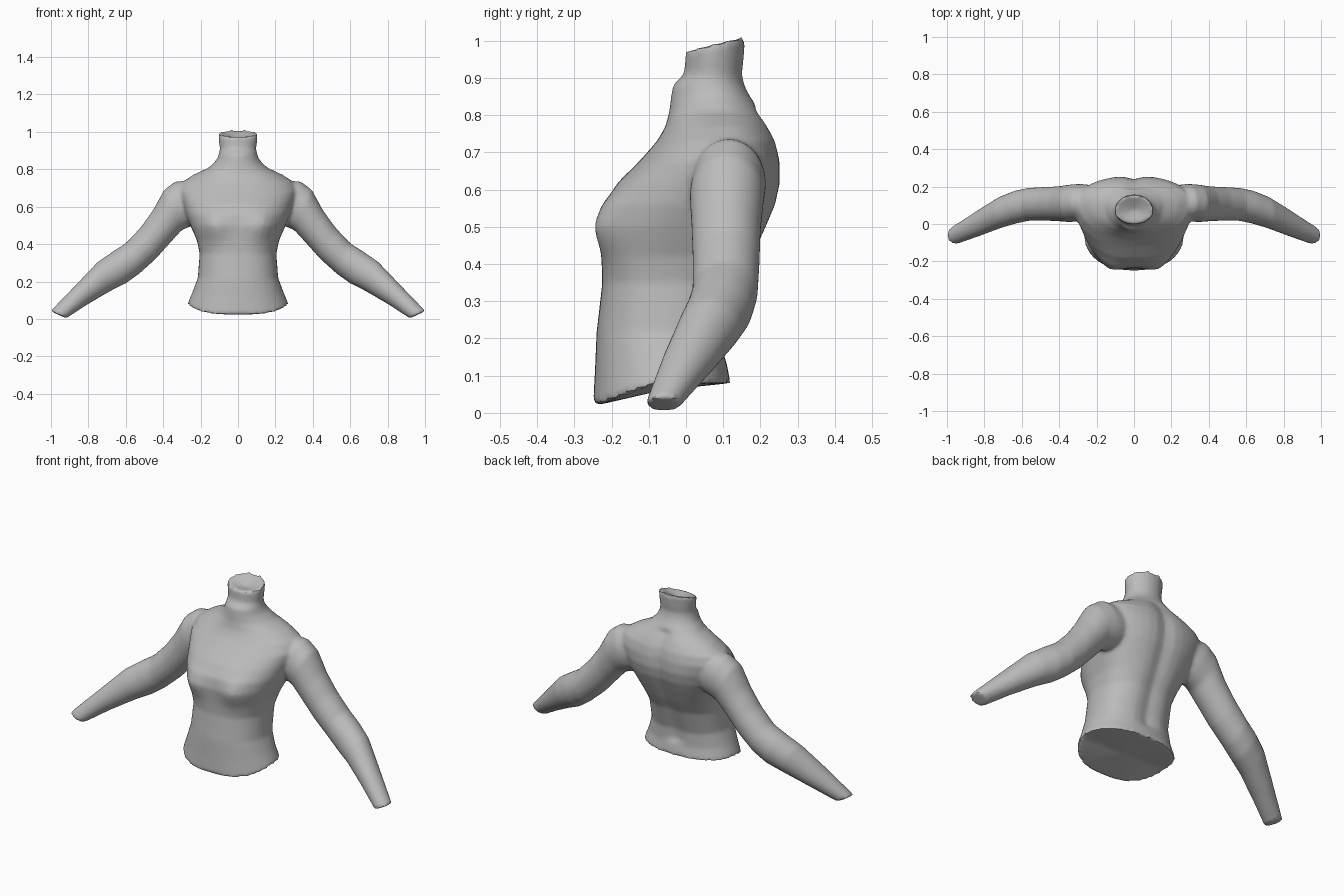
import bpy, bmesh, math

if "Cube" in bpy.data.objects:
    bpy.data.objects.remove(bpy.data.objects["Cube"])

TAU = 2 * math.pi
SIDES = 40

grey = bpy.data.materials.new("plain grey")
grey.diffuse_color = (0.5, 0.5, 0.5, 1)
grey.use_nodes = True
grey.node_tree.nodes["Principled BSDF"].inputs["Base Color"].default_value = grey.diffuse_color


def subdivide(rows, n):
    """Blend n steps between neighbouring section rows."""
    out = []
    for a, b in zip(rows, rows[1:]):
        out += [[p + (q - p) * i / n for p, q in zip(a, b)] for i in range(n)]
    return out + [list(rows[-1])]


def loft(name, rings, dip=0.0):
    """Skin closed rings of points and fan-cap both ends."""
    bm = bmesh.new()
    loops = [[bm.verts.new(p) for p in r] for r in rings]
    for a, b in zip(loops, loops[1:]):
        for i in range(SIDES):
            j = (i + 1) % SIDES
            bm.faces.new((a[i], a[j], b[j], b[i]))
    for loop, drop in ((loops[0], 0), (loops[-1], dip)):
        c = [sum(v.co[k] for v in loop) / SIDES for k in range(3)]
        hub = bm.verts.new((c[0], c[1], c[2] - drop))
        for i in range(SIDES):
            bm.faces.new((loop[i], loop[(i + 1) % SIDES], hub))
    bmesh.ops.recalc_face_normals(bm, faces=bm.faces)
    me = bpy.data.meshes.new(name)
    bm.to_mesh(me)
    bm.free()
    me.materials.append(grey)
    ob = bpy.data.objects.new(name, me)
    bpy.context.collection.objects.link(ob)
    return ob


def power(v, n):
    return math.copysign(abs(v) ** (2 / n), v)


def torso_ring(z, w, front, mid, back, n):
    pts = []
    for i in range(SIDES):
        t = TAU * i / SIDES
        c, s = power(math.cos(t), n), power(math.sin(t), n)
        x = w * c
        y = mid + s * ((back - mid) if s > 0 else (mid - front))
        if s < 0:  # bust
            y -= 0.03 * math.exp(-((abs(x) - 0.13) / 0.07) ** 2 - ((z - 0.5) / 0.075) ** 2)
        elif 0.15 < z < 0.82:  # spine groove
            y -= 0.018 * math.exp(-(x / 0.045) ** 2)
        h = z
        if z < 0.2:  # hem dips at the front
            h -= 0.062 * min(1, max(0, (-0.08 - y) / 0.17)) * (0.2 - z) / 0.12
        if z > 0.93:  # neck opening rises to the back
            h += 0.25 * y * (z - 0.93) / 0.045
        pts.append((x, y, h))
    return pts


# Torso and neck sections: height, half width, front, widest y, back, squareness
torso_rows = [
    (0.08, 0.27, -0.25, -0.06, 0.12, 2.2),
    (0.14, 0.245, -0.245, -0.06, 0.108, 2.2),
    (0.22, 0.215, -0.24, -0.05, 0.11, 2.3),
    (0.35, 0.205, -0.225, -0.03, 0.15, 2.4),
    (0.42, 0.22, -0.227, -0.01, 0.185, 2.5),
    (0.50, 0.255, -0.232, 0.02, 0.22, 2.5),
    (0.56, 0.28, -0.222, 0.05, 0.245, 2.4),
    (0.62, 0.30, -0.182, 0.08, 0.258, 2.3),
    (0.68, 0.32, -0.122, 0.10, 0.256, 2.2),
    (0.73, 0.30, -0.078, 0.11, 0.245, 2.1),
    (0.77, 0.24, -0.055, 0.11, 0.225, 2.0),
    (0.81, 0.155, -0.045, 0.10, 0.20, 2.0),
    (0.85, 0.115, -0.04, 0.08, 0.172, 2.0),
    (0.88, 0.102, -0.036, 0.07, 0.157, 2.0),
    (0.91, 0.097, -0.005, 0.07, 0.15, 2.0),
    (0.975, 0.106, 0.0, 0.07, 0.16, 2.0),
]
torso = loft("torso", [torso_ring(*r) for r in subdivide(torso_rows, 3)], dip=0.03)

# Arm sections: upper x, z, lower x, z, centre y, half depth
arm_rows = [
    (0.25, 0.74, 0.17, 0.53, 0.115, 0.09),
    (0.335, 0.735, 0.24, 0.50, 0.115, 0.10),
    (0.395, 0.69, 0.30, 0.475, 0.11, 0.10),
    (0.455, 0.58, 0.36, 0.41, 0.108, 0.093),
    (0.52, 0.49, 0.44, 0.32, 0.108, 0.09),
    (0.60, 0.405, 0.53, 0.24, 0.105, 0.088),
    (0.67, 0.36, 0.60, 0.19, 0.09, 0.088),
    (0.75, 0.305, 0.68, 0.15, 0.062, 0.084),
    (0.86, 0.19, 0.80, 0.08, 0.005, 0.07),
    (1.003, 0.042, 0.918, 0.003, -0.062, 0.048),
]


def arm_ring(ux, uz, lx, lz, yc, ry, side):
    pts = []
    for i in range(SIDES):
        t = TAU * i / SIDES
        k = math.cos(t) / 2
        pts.append((side * ((ux + lx) / 2 + (ux - lx) * k),
                    yc + ry * math.sin(t), (uz + lz) / 2 + (uz - lz) * k))
    return pts


arms = [loft(name, [arm_ring(*r, side) for r in subdivide(arm_rows, 2)])
        for name, side in (("left_arm", 1), ("right_arm", -1))]

# Fuse torso and arms into one continuous skin
for ob in [torso] + arms:
    ob.select_set(True)
bpy.context.view_layer.objects.active = torso
bpy.ops.object.join()
torso.name = "upper_body"
remesh = torso.modifiers.new("fuse", "REMESH")
remesh.mode = "VOXEL"
remesh.voxel_size = 0.01
remesh.use_smooth_shade = True
smooth = torso.modifiers.new("soften", "SMOOTH")
smooth.factor = 0.5
smooth.iterations = 6
for m in ("fuse", "soften"):
    bpy.ops.object.modifier_apply(modifier=m)
if not torso.data.materials:
    torso.data.materials.append(grey)
bpy.ops.object.shade_smooth_by_angle(angle=math.radians(40))
